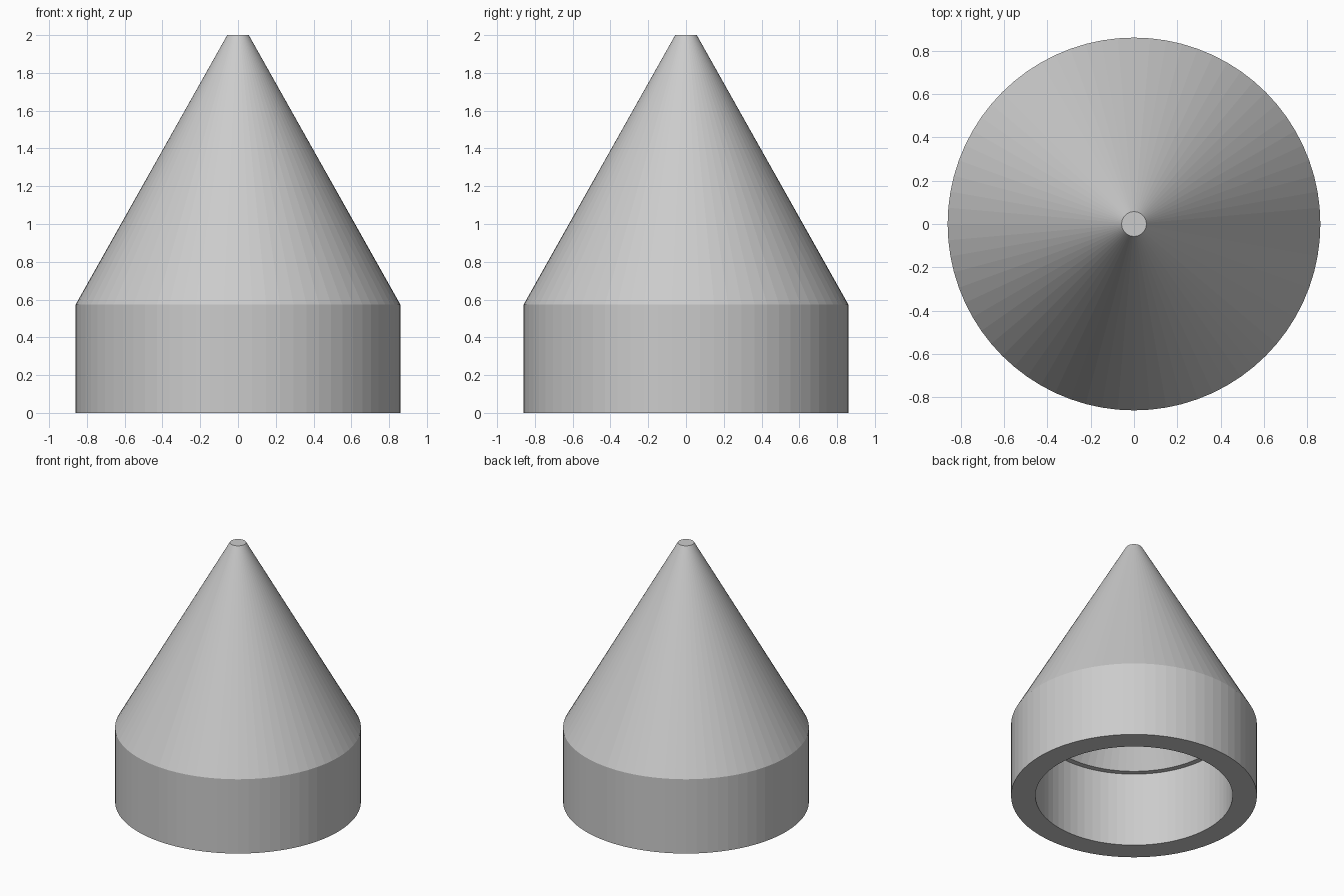
import bpy
import bmesh
import math

cube = bpy.data.objects.get("Cube")
if cube:
    bpy.data.objects.remove(cube, do_unlink=True)

# Plain grey material
grey = bpy.data.materials.new("light_grey")
grey.use_nodes = True
colour = (0.6, 0.6, 0.6, 1.0)
grey.diffuse_color = colour
grey.node_tree.nodes["Principled BSDF"].inputs["Base Color"].default_value = colour

# Closed wall profile (radius, height): inner tip, hollow, base rim, outer cone, flat tip
profile = [
    (0, 1.63), (0.06, 1.63), (0.65, 0.573), (0.69, 0.573), (0.69, 0),
    (0.86, 0), (0.86, 0.573), (0.057, 2), (0, 2),
]


def lathe(name, points, segments, material):
    """Spin a profile about the z axis into a solid mesh."""
    bm = bmesh.new()
    verts = [bm.verts.new((r, 0, z)) for r, z in points]
    edges = [bm.edges.new(pair) for pair in zip(verts, verts[1:])]
    bmesh.ops.spin(bm, geom=verts + edges, cent=(0, 0, 0), axis=(0, 0, 1),
                   angle=math.tau, steps=segments, use_duplicate=False)
    bmesh.ops.remove_doubles(bm, verts=bm.verts, dist=0.0005)
    bmesh.ops.recalc_face_normals(bm, faces=bm.faces)
    mesh = bpy.data.meshes.new(name)
    bm.to_mesh(mesh)
    bm.free()
    mesh.materials.append(material)
    obj = bpy.data.objects.new(name, mesh)
    bpy.context.collection.objects.link(obj)
    return obj


# Hollow cone standing on a cylindrical collar
lathe("hollow_cone_cap", profile, 72, grey)
